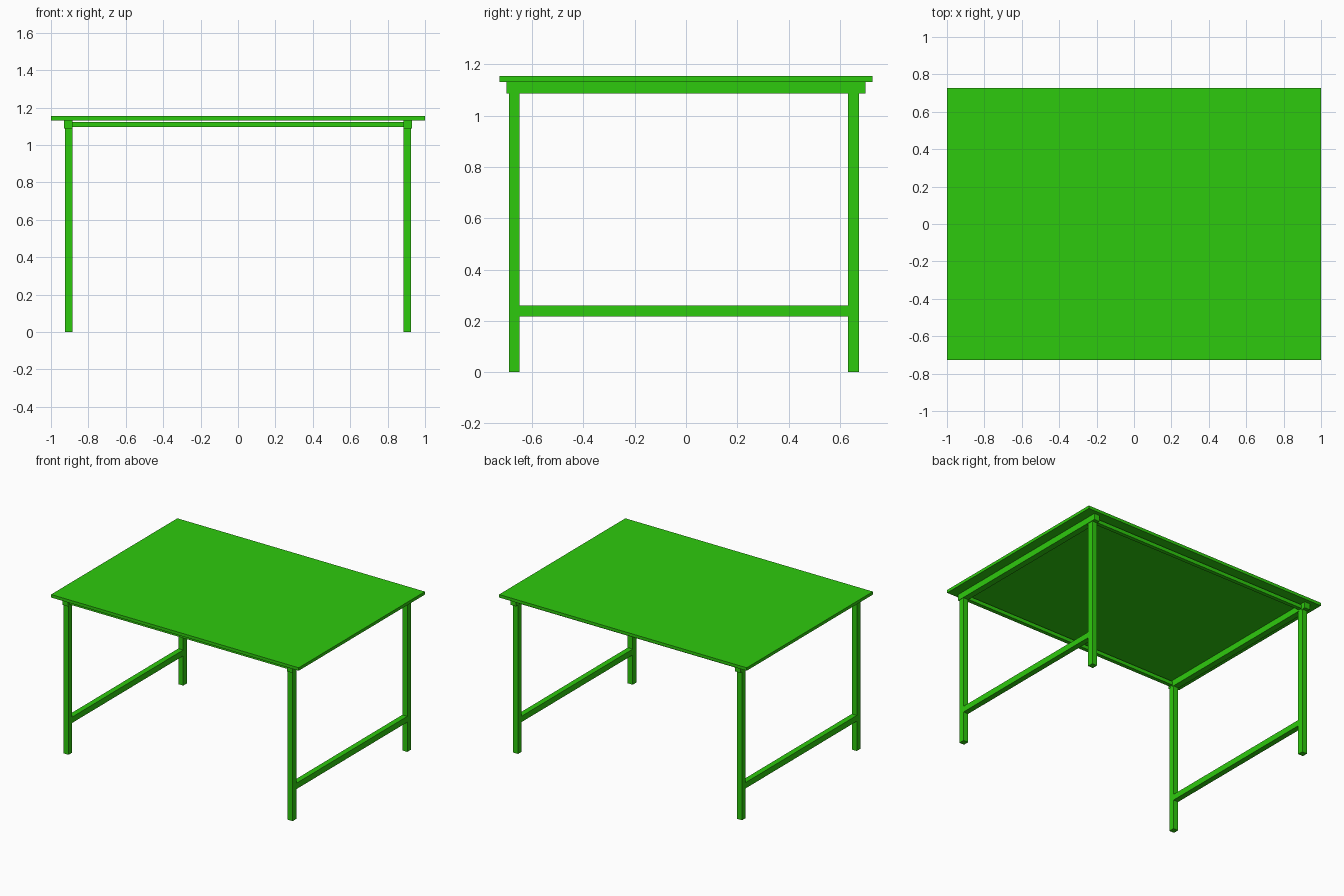
import bpy

old = bpy.data.objects.get("Cube")
if old:
    bpy.data.objects.remove(old, do_unlink=True)

# Single paint colour
green = bpy.data.materials.new("bright_green")
green.use_nodes = True
colour = (0.027, 0.59, 0.004, 1)
green.diffuse_color = colour
green.node_tree.nodes["Principled BSDF"].inputs["Base Color"].default_value = colour


def box(name, x, y, z):
    """Box spanning the given (low, high) range on each axis."""
    spans = (x, y, z)
    bpy.ops.mesh.primitive_cube_add(size=1, location=[(a + b) / 2 for a, b in spans])
    obj = bpy.context.object
    obj.name = name
    obj.scale = [b - a for a, b in spans]
    bpy.ops.object.transform_apply(location=False, rotation=False, scale=True)
    obj.data.materials.append(green)
    return obj


TOP, TOP_UNDER, BEAM_UNDER = 1.154, 1.132, 1.087
LEG_IN, LEG_OUT = 0.885, 0.925
FRONT = (-0.691, -0.649)
BACK = (0.632, 0.674)

box("table_top", (-1, 1), (-0.728, 0.728), (TOP_UNDER, TOP))

# End frames: legs, top beam and low stretcher on each side
for side, s in (("left", 1), ("right", -1)):
    x = sorted((s * LEG_IN, s * LEG_OUT))
    for end, y in (("front", FRONT), ("back", BACK)):
        box(f"{end}_{side}_leg", x, y, (0, BEAM_UNDER))
    beam_x = sorted((s * (LEG_IN - 0.001), s * (LEG_OUT + 0.004)))
    box(f"{side}_beam", beam_x, (-0.70, 0.70), (BEAM_UNDER, TOP_UNDER))
    box(f"{side}_stretcher", x, (FRONT[1], BACK[0]), (0.217, 0.26))

# Long rails joining the end frames, just below the top
for end, y in (("front", FRONT), ("back", BACK)):
    mid = sum(y) / 2
    box(f"{end}_rail", (-LEG_IN, LEG_IN), (mid - 0.014, mid + 0.014), (1.096, 1.123))
